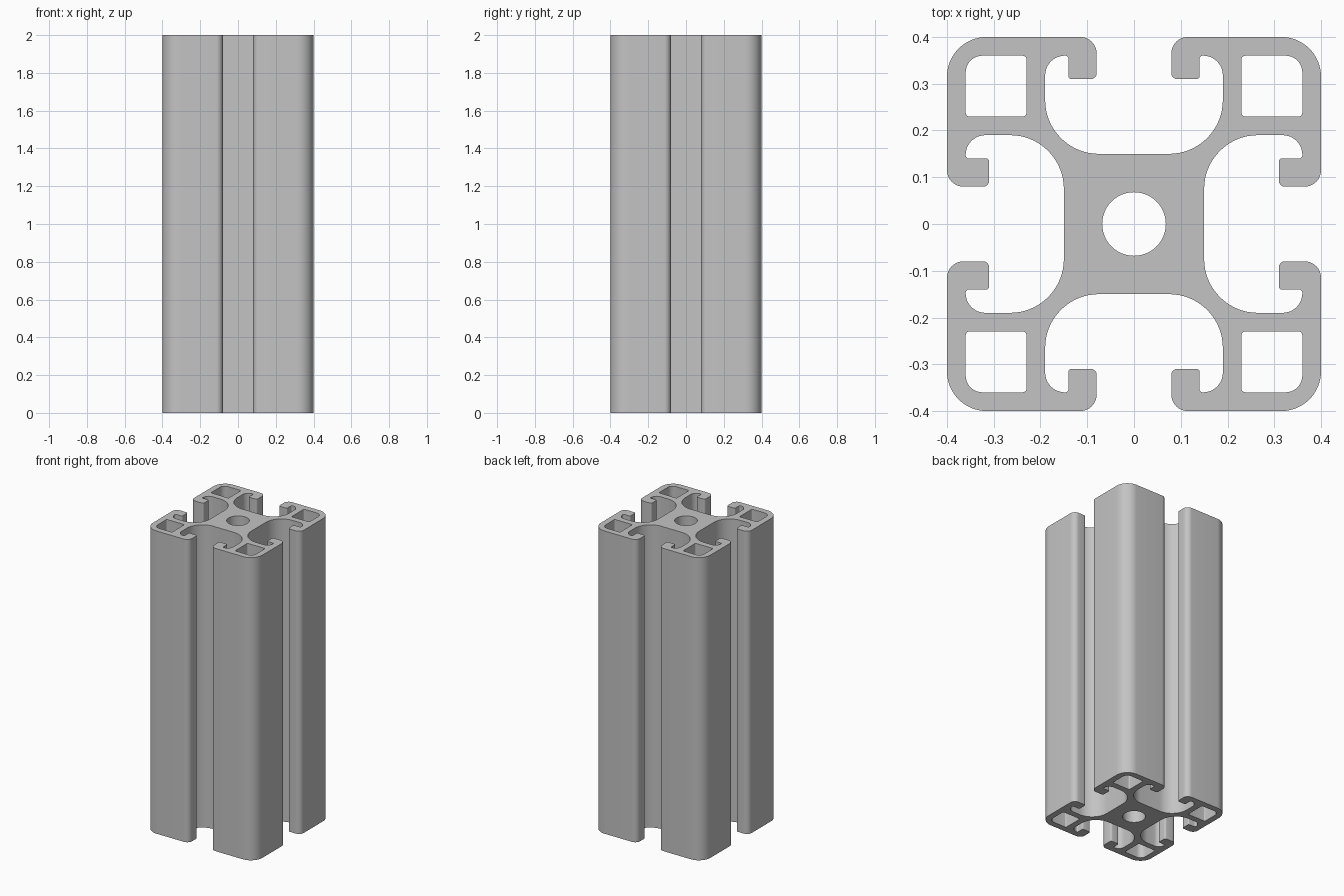
import bpy, bmesh, math
from mathutils import Vector

cube = bpy.data.objects.get("Cube")
if cube:
    bpy.data.objects.remove(cube, do_unlink=True)

HEIGHT = 2.0


def rounded(corners):
    """Outline with every right-angled (x, y, radius) corner rounded."""
    outline = []
    for i, (x, y, r) in enumerate(corners):
        p = Vector((x, y))
        a = (Vector(corners[i - 1][:2]) - p).normalized()
        b = (Vector(corners[(i + 1) % len(corners)][:2]) - p).normalized()
        centre = p + r * (a + b)
        steps = 16 if r > 0.06 else 10 if r > 0.02 else 5
        for k in range(steps + 1):
            t = math.pi / 2 * k / steps
            outline.append(centre - r * (b * math.cos(t) + a * math.sin(t)))
    return outline


def quarter_turns(corners, n):
    """Turn a corner list by n quarter turns about the centre."""
    for _ in range(n):
        corners = [(-y, x, r) for x, y, r in corners]
    return corners


# Half of one T-slot: lip, hook and hollow
half_slot = [
    (0.08, 0.40, 0.035), (0.08, 0.31, 0.012), (0.14, 0.31, 0.006),
    (0.14, 0.36, 0.007), (0.19, 0.36, 0.042), (0.19, 0.15, 0.115),
]
side = [(0.40, 0.40, 0.085)] + half_slot + [(-x, y, r) for x, y, r in reversed(half_slot)]

# Hollow chamber in a corner
chamber = [(0.36, 0.36, 0.036), (0.23, 0.36, 0.008), (0.23, 0.23, 0.008), (0.36, 0.23, 0.008)]

# Outer outline, four chambers and the round centre bore
loops = [rounded([c for n in range(4) for c in quarter_turns(side, n)])]
loops += [rounded(quarter_turns(chamber, n)) for n in range(4)]
loops.append([Vector((math.cos(a), math.sin(a))) * 0.068
              for a in (math.tau * k / 48 for k in range(48))])

# Walls along each loop, then the two end faces
bm = bmesh.new()
rims = {0.0: [], HEIGHT: []}
for loop in loops:
    rings = []
    for z, edges in rims.items():
        ring = [bm.verts.new((p.x, p.y, z)) for p in loop]
        edges += [bm.edges.new((ring[i - 1], ring[i])) for i in range(len(ring))]
        rings.append(ring)
    low, high = rings
    for i in range(len(loop)):
        bm.faces.new((low[i - 1], low[i], high[i], high[i - 1]))
for edges in rims.values():
    bmesh.ops.triangle_fill(bm, edges=edges, use_beauty=True, normal=(0, 0, 1))
bmesh.ops.recalc_face_normals(bm, faces=bm.faces)

mesh = bpy.data.meshes.new("slotted_rail")
bm.to_mesh(mesh)
bm.free()
rail = bpy.data.objects.new("slotted_rail", mesh)
bpy.context.collection.objects.link(rail)

# Plain grey metal
grey = bpy.data.materials.new("aluminium_grey")
grey.use_nodes = True
colour = (0.55, 0.55, 0.55, 1)
grey.diffuse_color = colour
grey.node_tree.nodes["Principled BSDF"].inputs["Base Color"].default_value = colour
mesh.materials.append(grey)

bpy.ops.object.select_all(action='DESELECT')
rail.select_set(True)
bpy.context.view_layer.objects.active = rail
bpy.ops.object.shade_smooth_by_angle(angle=math.radians(30))
